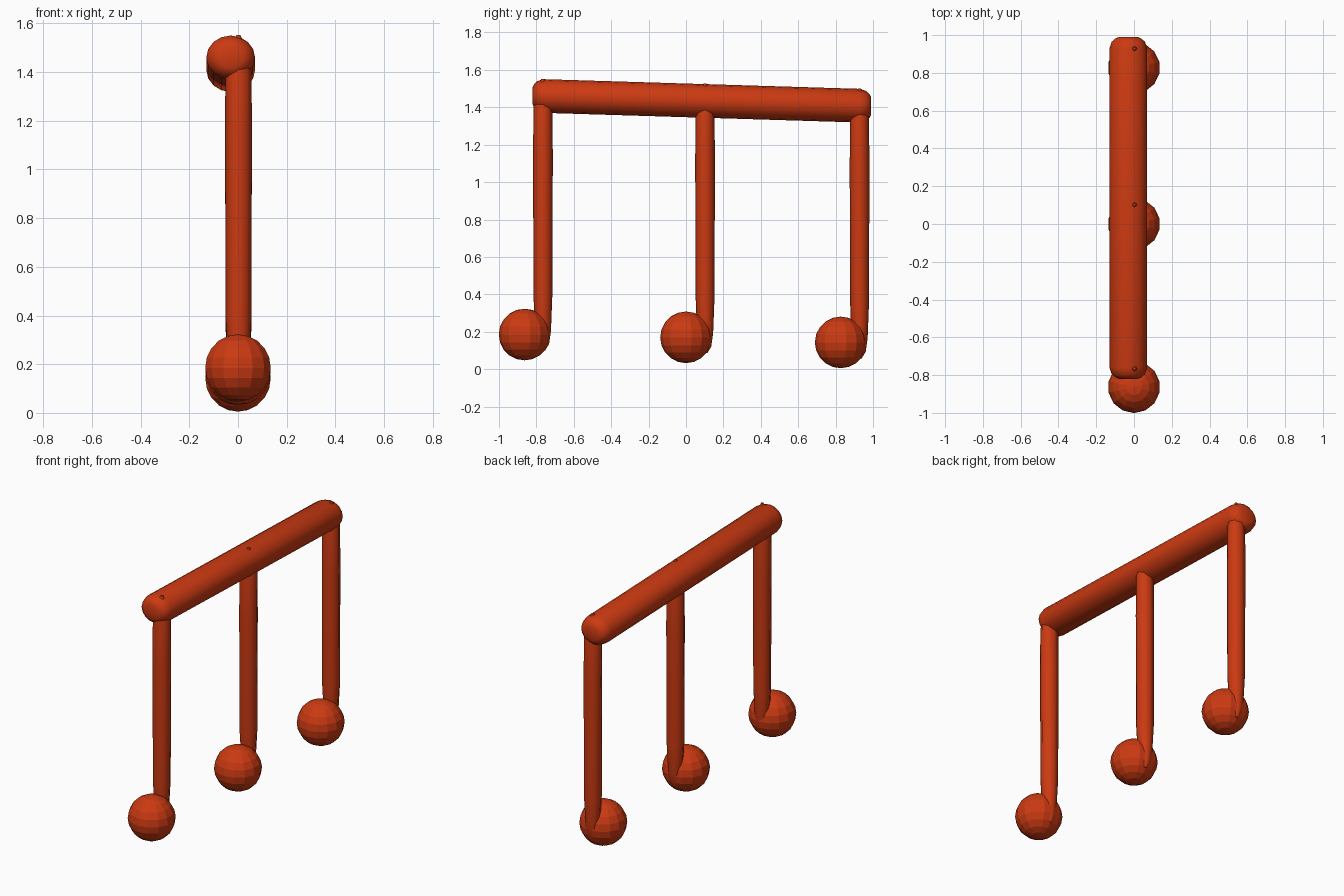
import bpy, bmesh
from math import sin, cos, pi, radians
from mathutils import Vector

cube = bpy.data.objects.get("Cube")
if cube:
    bpy.data.objects.remove(cube)

RED = (0.6, 0.042, 0.006, 1)
mat = bpy.data.materials.new("orange_red")
mat.use_nodes = True
mat.diffuse_color = RED
mat.node_tree.nodes["Principled BSDF"].inputs["Base Color"].default_value = RED


def finish(name, bm, smooth_angle=None):
    bmesh.ops.recalc_face_normals(bm, faces=bm.faces)
    mesh = bpy.data.meshes.new(name)
    bm.to_mesh(mesh)
    bm.free()
    mesh.materials.append(mat)
    ob = bpy.data.objects.new(name, mesh)
    bpy.context.collection.objects.link(ob)
    if smooth_angle:
        bpy.ops.object.select_all(action='DESELECT')
        ob.select_set(True)
        bpy.context.view_layer.objects.active = ob
        bpy.ops.object.shade_smooth_by_angle(angle=radians(smooth_angle))
    return ob


def loft(name, rings, u, v, sides, smooth_angle):
    """Skin elliptical rings given as (centre, radius along u, radius along v)."""
    bm = bmesh.new()
    loops = []
    for centre, ru, rv in rings:
        loops.append([bm.verts.new(Vector(centre)
                      + Vector(u) * ru * cos(2 * pi * i / sides)
                      + Vector(v) * rv * sin(2 * pi * i / sides))
                      for i in range(sides)])
    for a, b in zip(loops, loops[1:]):
        for i in range(sides):
            j = (i + 1) % sides
            bm.faces.new((a[i], a[j], b[j], b[i]))
    bm.faces.new(loops[0])
    bm.faces.new(loops[-1])
    return finish(name, bm, smooth_angle)


X, Y, Z = (1, 0, 0), (0, 1, 0), (0, 0, 1)


def beam_z(y):
    return 1.437 - 0.0305 * y


# Sloping top beam with rounded ends
front, back = -0.82, 0.99
cap = [(0, 0.5), (0.008, 0.68), (0.025, 0.88), (0.06, 1)]
stations = [(front + d, s) for d, s in cap] + [(back - d, s) for d, s in reversed(cap)]
loft("top_beam", [((-0.03, y, beam_z(y)), 0.1 * s, 0.09 * s) for y, s in stations],
     X, Z, 16, 40)

# Three stems, each with a ball at its foot
for label, stem_y, ball_y, ball_z in (("front", -0.765, -0.863, 0.185),
                                      ("middle", 0.102, 0.0, 0.17),
                                      ("back", 0.928, 0.827, 0.143)):
    top = beam_z(stem_y)
    profile = [(ball_z - 0.085, 0.012, 0.012), (ball_z - 0.05, 0.03, 0.033),
               (ball_z + 0.02, 0.042, 0.043), (ball_z + 0.2, 0.053, 0.05),
               (top - 0.32, 0.055, 0.053), (top - 0.06, 0.054, 0.05),
               (top + 0.03, 0.035, 0.035), (top + 0.092, 0.008, 0.008)]
    loft(label + "_stem", [((0.002, stem_y, z), rx, ry) for z, rx, ry in profile],
         X, Y, 8, 50)

    bm = bmesh.new()
    bmesh.ops.create_uvsphere(bm, u_segments=14, v_segments=10, radius=0.138)
    ball = finish(label + "_ball", bm)
    ball.location = (0, ball_y, ball_z)
